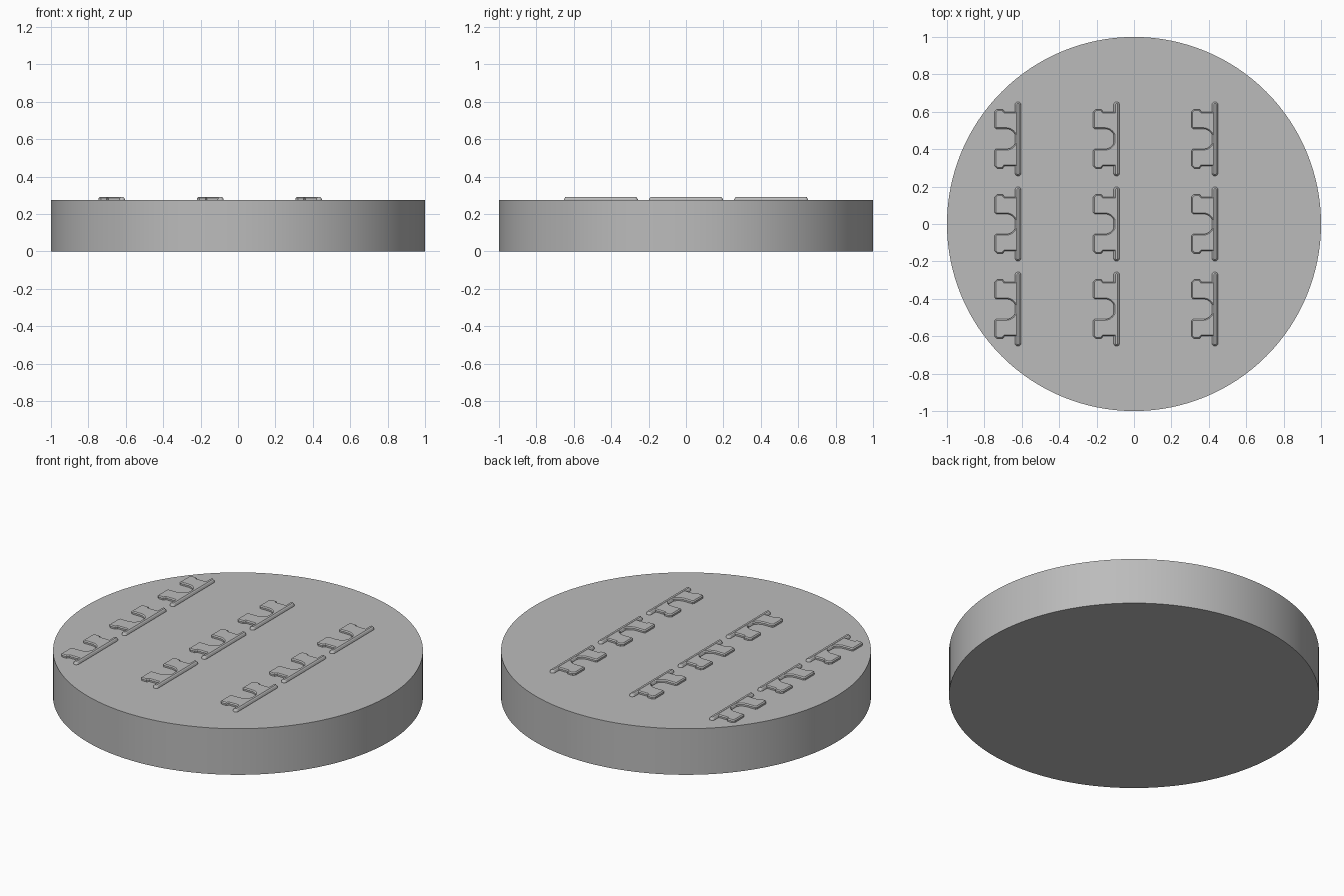
import bpy, bmesh, math

if "Cube" in bpy.data.objects:
    bpy.data.objects.remove(bpy.data.objects["Cube"])

grey = bpy.data.materials.new("plain_grey")
grey.diffuse_color = (0.5, 0.5, 0.5, 1)
grey.use_nodes = True
grey.node_tree.nodes["Principled BSDF"].inputs["Base Color"].default_value = grey.diffuse_color
DISC_H, CLIP_H = 0.275, 0.017


def finish(bm, name):
    bmesh.ops.recalc_face_normals(bm, faces=bm.faces[:])
    mesh = bpy.data.meshes.new(name)
    bm.to_mesh(mesh)
    bm.free()
    mesh.materials.append(grey)
    return mesh


def place(mesh, name, loc):
    obj = bpy.data.objects.new(name, mesh)
    obj.location = loc
    bpy.context.collection.objects.link(obj)
    return obj


# Base disc
bpy.ops.mesh.primitive_cylinder_add(vertices=128, radius=1, depth=DISC_H,
                                    location=(0, 0, DISC_H / 2))
disc = bpy.context.object
disc.name = "base_disc"
disc.data.materials.append(grey)
bpy.ops.object.shade_smooth_by_angle(angle=math.radians(30))


# Clip plate: tabbed outline with a rounded notch, chamfered along its top
def plate_mesh():
    half = [(0.0, 0.145), (-0.072, 0.145), (-0.082, 0.158), (-0.112, 0.158),
            (-0.125, 0.145), (-0.125, 0.062), (-0.118, 0.054)]
    half += [(-0.064 + 0.054 * math.sin(a), 0.054 * math.cos(a))
             for a in (math.pi / 16 * i for i in range(8))]
    outline = half + [(-0.01, 0)] + [(x, -y) for x, y in reversed(half)]
    bm = bmesh.new()
    base = bm.faces.new([bm.verts.new((x, y, -0.005)) for x, y in outline])
    out = bmesh.ops.extrude_face_region(bm, geom=[base], use_keep_orig=True)
    top = [v for v in out["geom"] if isinstance(v, bmesh.types.BMVert)]
    bmesh.ops.translate(bm, verts=top, vec=(0, 0, CLIP_H + 0.004))
    bmesh.ops.recalc_face_normals(bm, faces=bm.faces[:])
    rim = [e for e in bm.edges if all(v in top for v in e.verts)]
    bmesh.ops.bevel(bm, geom=rim, offset=0.006, segments=1, affect='EDGES')
    return finish(bm, "clip_plate")


# Clip rod: long rounded ridge, narrowing towards the top
def rod_mesh():
    bm = bmesh.new()
    rings = []
    for z, r in ((-0.005, 0.016), (0.004, 0.016), (0.012, 0.012), (CLIP_H, 0.006)):
        end = 0.2 - z * 0.6 - r if z > 0 else 0.184
        ring = []
        for side in (1, -1):
            for i in range(9):
                a = math.pi * i / 8
                ring.append(bm.verts.new((side * r * math.cos(a),
                                          side * (end + r * math.sin(a)), z)))
        rings.append(ring)
    n = len(rings[0])
    for low, high in zip(rings, rings[1:]):
        for i in range(n):
            j = (i + 1) % n
            bm.faces.new((low[i], low[j], high[j], high[i]))
    bm.faces.new(rings[0])
    bm.faces.new(rings[-1])
    return finish(bm, "clip_rod")


# Three by three grid of clips
plate, rod = plate_mesh(), rod_mesh()
for x in (-0.62, -0.093, 0.433):
    for y in (-0.455, 0, 0.455):
        place(plate, "clip_plate", (x, y, DISC_H))
        place(rod, "clip_rod", (x, y, DISC_H))
